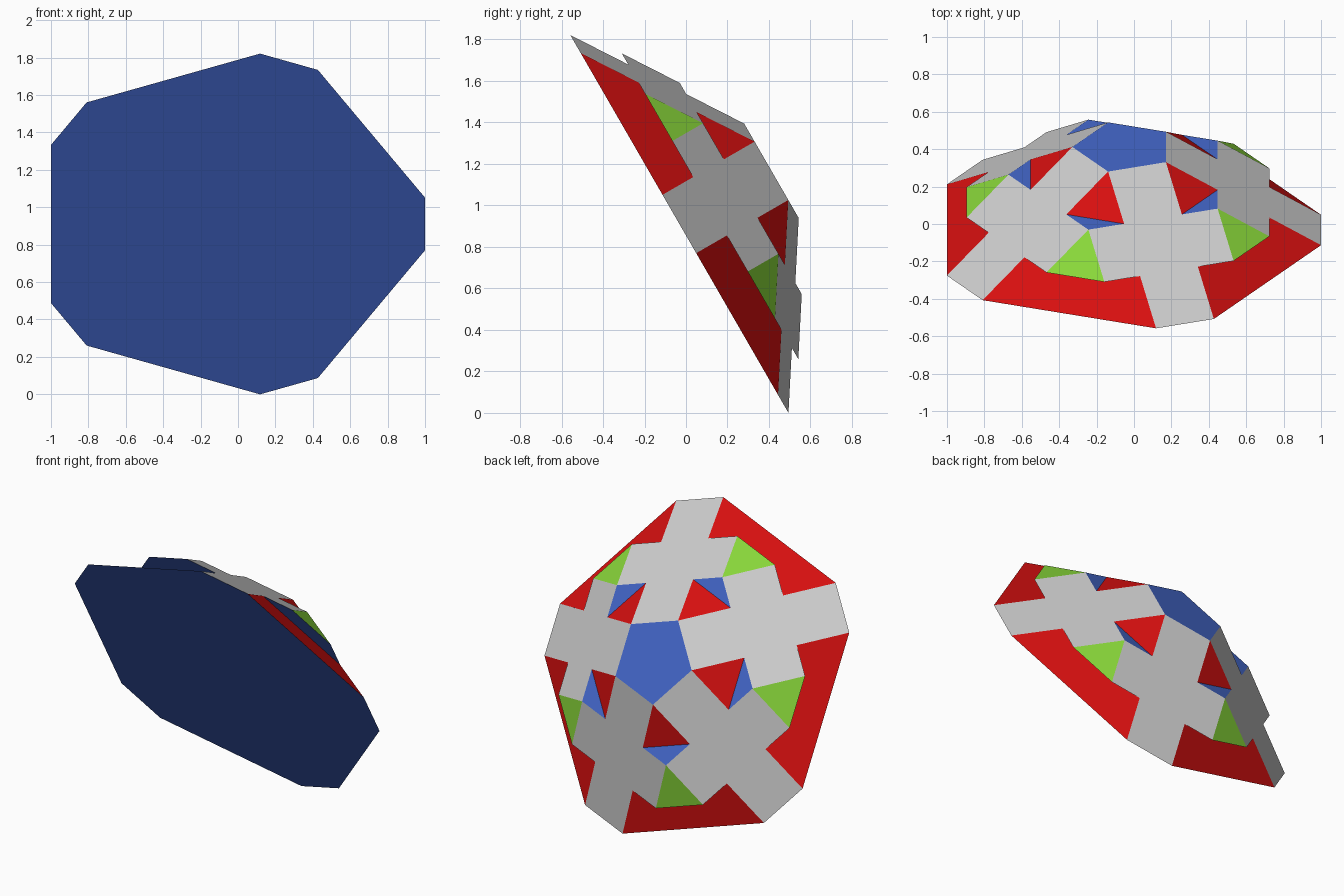
import bpy, bmesh, math
from mathutils import Vector, Matrix

if "Cube" in bpy.data.objects:
    bpy.data.objects.remove(bpy.data.objects["Cube"])

# Proportions: every edge is a multiple of one module
A = 0.325                                   # module edge
TILT = math.atan(2 / (1 + math.sqrt(5)))    # slope of the ribs
H = 3 * A * math.sin(TILT)                  # dome height
R_TOP = A / 2 / math.tan(math.radians(36))  # pentagon edge distance
R_BASE = R_TOP + 3 * A * math.cos(TILT)     # rib end distance
R_TIP = A / 2 / math.sin(math.radians(36))  # pentagon corner distance
STEP = (R_BASE * math.cos(math.radians(36))
        + A / 2 * math.sin(math.radians(36)) - R_TIP) / 3  # radius per triangle row
R1, R2, R3 = (R_TIP + STEP * i for i in (1, 2, 3))
R_PEAK = R1 + A / 2 * math.tan(math.radians(36))

# Placement: dome leaning over, base facing the front
PLACE = Matrix.Translation((-0.053, -0.032, 0.9106)) @ Matrix.Rotation(math.radians(-60), 4, 'X')


def material(name, rgb):
    m = bpy.data.materials.new(name)
    m.diffuse_color = (*rgb, 1)
    m.use_nodes = True
    m.node_tree.nodes["Principled BSDF"].inputs["Base Color"].default_value = m.diffuse_color
    return m


RED = material("red", (0.68, 0.005, 0.005))
BLUE = material("blue", (0.056, 0.133, 0.58))
GREEN = material("green", (0.25, 0.68, 0.042))
GREY = material("light_grey", (0.61, 0.61, 0.61))


def spin(poly, start):
    """Five copies of a polygon given as (radius, sideways, height)."""
    return [[Matrix.Rotation(math.radians(start + 72 * k), 3, 'Z') @ Vector(p) for p in poly]
            for k in range(5)]


def part(name, polys, mat, down=False):
    bm = bmesh.new()
    for poly in polys:
        f = bm.faces.new([bm.verts.new(p) for p in poly])
        f.normal_update()
        if (f.normal.z < 0) != down:
            f.normal_flip()
    bmesh.ops.remove_doubles(bm, verts=bm.verts, dist=1e-4)
    bm.transform(PLACE)
    me = bpy.data.meshes.new(name)
    bm.to_mesh(me)
    bm.free()
    me.materials.append(mat)
    bpy.context.collection.objects.link(bpy.data.objects.new(name, me))


# Corners of one sector between two ribs
tip = (R_TIP, 0, H)
a1, b1 = (R1, A / 2, 2 * H / 3), (R1, -A / 2, 2 * H / 3)
a2, b2 = (R2, A, H / 3), (R2, -A, H / 3)
a3, b3 = (R3, 1.5 * A, 0), (R3, -1.5 * A, 0)
peak = (R_PEAK, 0, 2 * H / 3)
g1, g2 = (R_PEAK + STEP, A / 2, H / 3), (R_PEAK + STEP, -A / 2, H / 3)

# Base plate and top cap
rim = [p for pair in spin([(R_BASE, -A / 2, 0), (R_BASE, A / 2, 0)], 0) for p in pair]
part("base_plate", [rim], BLUE, down=True)
part("top_pentagon", [[p[0] for p in spin([tip], 36)]], BLUE)

# Ribs and the arms that extend them sideways
part("ribs", spin([(R_TOP, -A / 2, H), (R_BASE, -A / 2, 0),
                   (R_BASE, A / 2, 0), (R_TOP, A / 2, H)], 0), GREY)
part("side_arms", spin([a1, a2, g1, peak], 36) + spin([b1, peak, g2, b2], 36), GREY)

# Sector panels
part("upper_triangles", spin([tip, a1, b1], 36), RED)
part("lower_panels", spin([a2, a3, b3, b2], 36), RED)

# Raised blocks: ledge, sloped face and underside
part("ledges", spin([a1, b1, peak], 36), BLUE)
part("raised_triangles", spin([peak, g1, g2], 36), GREEN)
part("block_undersides", spin([a2, g1, g2, b2], 36), BLUE, down=True)
